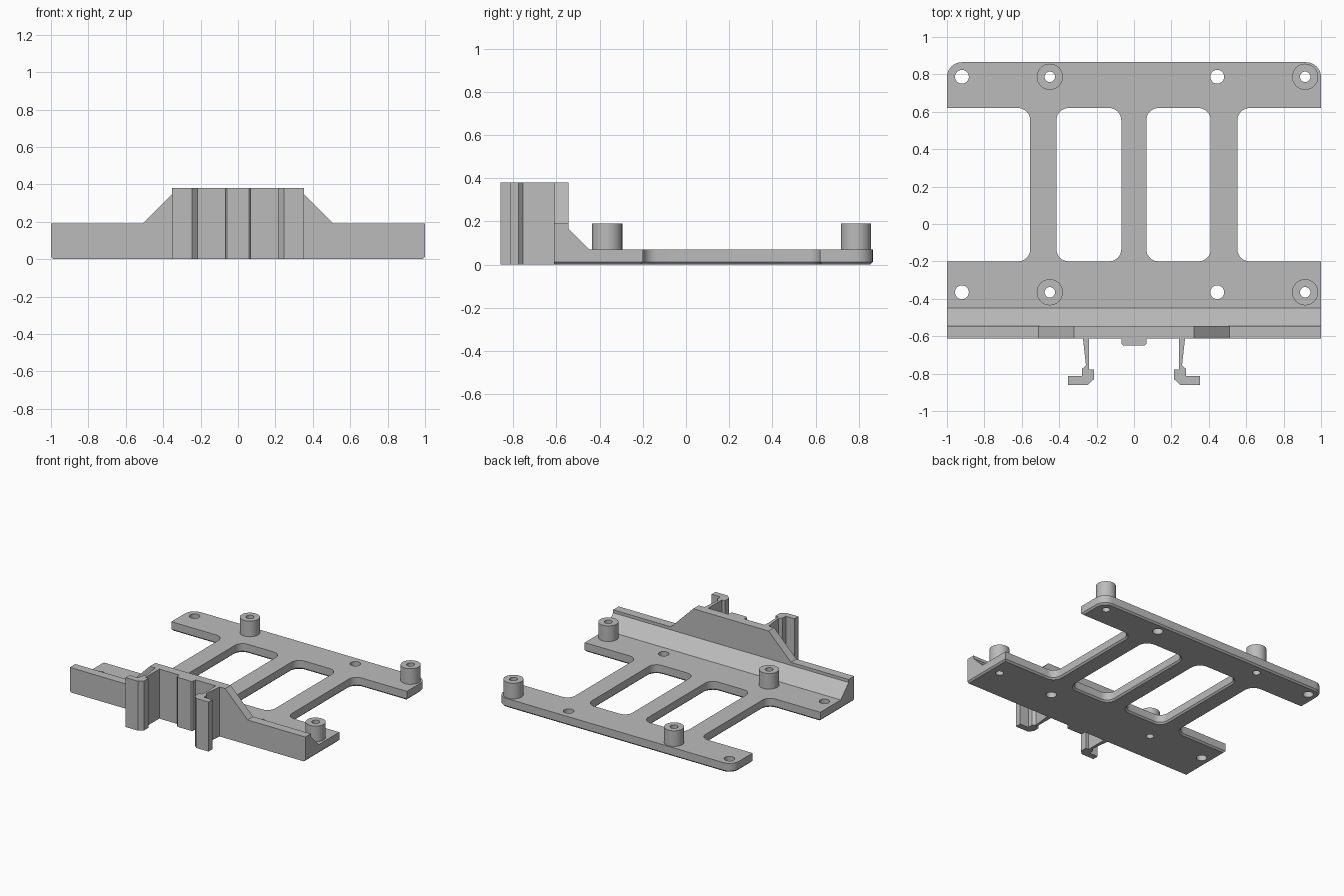
import bpy, bmesh
from math import sin, cos, pi

cube = bpy.data.objects.get("Cube")
if cube:
    bpy.data.objects.remove(cube, do_unlink=True)

grey = bpy.data.materials.new("plain_grey")
grey.use_nodes = True
colour = (0.5, 0.5, 0.5, 1)
grey.diffuse_color = colour
grey.node_tree.nodes["Principled BSDF"].inputs["Base Color"].default_value = colour

PLATE_TOP, FRONT, BACK, CHAMFER = 0.07, -0.612, 0.865, 0.012
WALL_BACK, WALL_TOP = -0.545, 0.38


def round_rect(x0, x1, y0, y1, r_front, r_back, z, steps=8):
    """Closed outline at height z with rounded front and back corners."""
    corners = ((x1, y1, -1, -1, r_back), (x0, y1, 1, -1, r_back),
               (x0, y0, 1, 1, r_front), (x1, y0, -1, 1, r_front))
    points = []
    for i, (x, y, sx, sy, r) in enumerate(corners):
        for k in range(steps + 1 if r else 1):
            a = (i + k / steps) * pi / 2
            points.append((x + r * (sx + cos(a)), y + r * (sy + sin(a)), z))
    return points


def circle(x, y, r, z):
    return round_rect(x - r, x + r, y - r, y + r, r, r, z)


def loft(name, *solids):
    """Each solid is a list of matching rings, skinned and capped."""
    bm = bmesh.new()
    for rings in solids:
        loops = [[bm.verts.new(p) for p in ring] for ring in rings]
        for low, high in zip(loops, loops[1:]):
            for i in range(len(low)):
                bm.faces.new((low[i - 1], low[i], high[i], high[i - 1]))
        bm.faces.new(loops[0])
        bm.faces.new(loops[-1])
    bmesh.ops.remove_doubles(bm, verts=bm.verts, dist=1e-5)
    bmesh.ops.recalc_face_normals(bm, faces=bm.faces)
    mesh = bpy.data.meshes.new(name)
    bm.to_mesh(mesh)
    bm.free()
    mesh.materials.append(grey)
    obj = bpy.data.objects.new(name, mesh)
    bpy.context.collection.objects.link(obj)
    return obj


def prism(name, profile, axis, start, end):
    """Extrude a flat profile along the given axis."""
    def ring(d):
        return [p[:axis] + (d,) + p[axis:] for p in profile]
    return loft(name, [ring(start), ring(end)])


def select_only(obj):
    bpy.ops.object.select_all(action='DESELECT')
    obj.select_set(True)
    bpy.context.view_layer.objects.active = obj


def cut(obj, cutter):
    cutter.hide_render = True
    mod = obj.modifiers.new("cut", 'BOOLEAN')
    mod.operation, mod.solver, mod.object = 'DIFFERENCE', 'EXACT', cutter
    select_only(obj)
    bpy.ops.object.modifier_apply(modifier=mod.name)
    bpy.data.objects.remove(cutter, do_unlink=True)


# Base plate with a chamfered lower edge
c = CHAMFER
plate = loft("base_plate", [
    round_rect(-1 + c, 1 - c, FRONT, BACK - c, 0, 0.08 - c, 0),
    round_rect(-1, 1, FRONT, BACK, 0, 0.08, c),
    round_rect(-1, 1, FRONT, BACK, 0, 0.08, PLATE_TOP)])

# Openings that leave three ribs; the outer two run out of the sides
openings = []
for x0, x1 in ((-1.3, -0.555), (-0.415, -0.068), (0.066, 0.41), (0.553, 1.3)):
    openings.append([
        round_rect(x0 - e, x1 + e, -0.2 - e, 0.62 + e, 0.065 + e, 0.065 + e, z)
        for e, z in ((2 * c, -c), (0, c), (0, 0.2))])
cut(plate, loft("opening_cutter", *openings))

# Screw holes, alternating plain holes and raised standoffs
holes, standoffs = [], []
for side, y in (("front", -0.365), ("back", 0.787)):
    for x, raised in ((-0.92, False), (-0.45, True), (0.445, False), (0.915, True)):
        bore = 0.028 if raised else 0.037
        holes.append([circle(x, y, bore, -0.1), circle(x, y, bore, 0.3)])
        if raised:
            hand = "right" if x < 0 else "left"
            post = loft(f"{side}_{hand}_standoff",
                        [circle(x, y, 0.07, PLATE_TOP), circle(x, y, 0.07, 0.19)])
            cut(post, loft("bore_cutter", holes[-1]))
            standoffs.append(post)
cut(plate, loft("hole_cutter", *holes))

# Front wall, raised in the middle, and the sloping brace behind it
wall = prism("front_wall", [(-1, PLATE_TOP), (1, PLATE_TOP), (1, 0.19), (0.51, 0.19),
                            (0.32, WALL_TOP), (-0.32, WALL_TOP), (-0.51, 0.19),
                            (-1, 0.19)], 1, FRONT, WALL_BACK)
brace = prism("wall_brace", [(WALL_BACK, PLATE_TOP), (-0.448, PLATE_TOP),
                             (WALL_BACK, 0.167)], 0, -1, 1)

# Mirrored hooked clips and the bumper pad between them
hook = [(0.273, FRONT), (0.257, -0.755), (0.278, -0.775), (0.278, -0.813),
        (0.352, -0.813), (0.352, -0.86), (0.246, -0.86), (0.215, -0.83),
        (0.215, -0.777), (0.24, -0.777), (0.24, FRONT)]
clips = [prism(name, [(s * x, y) for x, y in hook], 2, 0, WALL_TOP)
         for name, s in (("left_clip", 1), ("right_clip", -1))]
pad = prism("bumper_pad", [(-0.068, FRONT), (-0.068, -0.64), (-0.058, -0.65),
                           (0.058, -0.65), (0.068, -0.64), (0.068, FRONT)],
            2, 0, WALL_TOP)

# Smooth the rounded surfaces only
for obj in [plate, wall, brace, pad] + clips + standoffs:
    select_only(obj)
    bpy.ops.object.shade_smooth_by_angle(angle=pi / 6)
